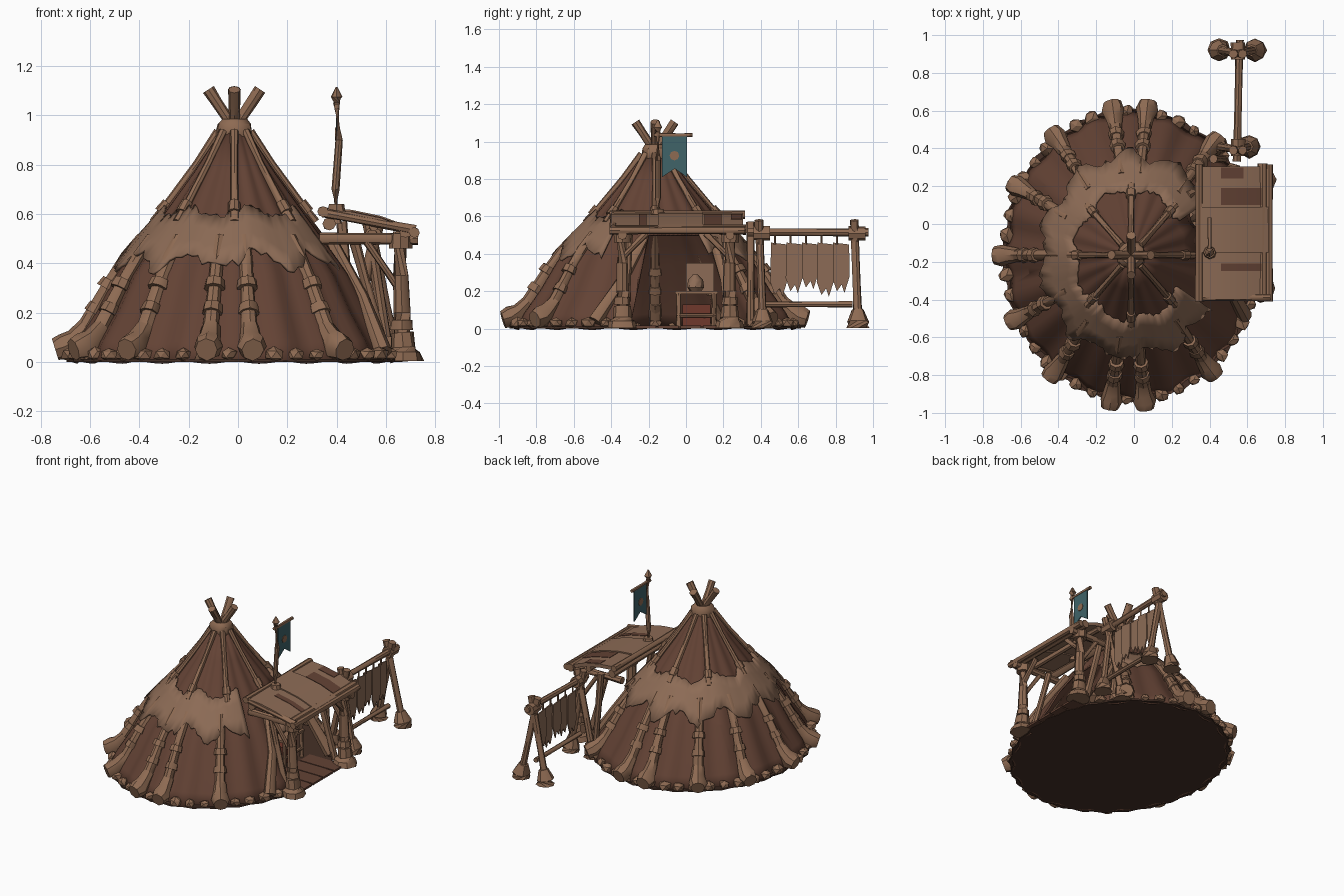
import bpy, bmesh, math, random
from mathutils import Vector

random.seed(4)
if "Cube" in bpy.data.objects:
    bpy.data.objects.remove(bpy.data.objects["Cube"])


def material(name, *rgb):
    m = bpy.data.materials.new(name)
    m.use_nodes = True
    m.diffuse_color = (*rgb, 1)
    m.node_tree.nodes["Principled BSDF"].inputs["Base Color"].default_value = (*rgb, 1)
    return m


WOOD = material("wood", .27, .145, .085)
HIDE = material("light hide", .265, .148, .092)
CANVAS = material("dark canvas", .125, .055, .035)
FLOOR = material("dark floor", .06, .03, .02)
TEAL = material("teal cloth", .05, .125, .14)
RED = material("red brown", .16, .04, .025)


def finish(bm, name, mat, angle=40):
    bmesh.ops.recalc_face_normals(bm, faces=bm.faces)
    me = bpy.data.meshes.new(name)
    bm.to_mesh(me)
    bm.free()
    me.materials.append(mat)
    ob = bpy.data.objects.new(name, me)
    bpy.context.collection.objects.link(ob)
    bpy.ops.object.select_all(action="DESELECT")
    ob.select_set(True)
    bpy.context.view_layer.objects.active = ob
    bpy.ops.object.shade_smooth_by_angle(angle=math.radians(angle))
    return ob


def limb(name, pts, radii, mat=WOOD, sides=8):
    """Tapered log through a few points, kept above the ground."""
    bm = bmesh.new()
    pts = [Vector(p) for p in pts]
    rings = []
    for i, p in enumerate(pts):
        d = pts[min(i + 1, len(pts) - 1)] - pts[max(i - 1, 0)]
        q = d.to_track_quat("Z", "Y")
        ring = []
        for k in range(sides):
            a = math.tau * k / sides
            v = p + q @ Vector((math.cos(a), math.sin(a), 0)) * radii[i] * random.uniform(.93, 1.07)
            v.z = max(v.z, .004)
            ring.append(bm.verts.new(v))
        rings.append(ring)
    for r, s in zip(rings, rings[1:]):
        for k in range(sides):
            j = (k + 1) % sides
            bm.faces.new((r[k], r[j], s[j], s[k]))
    bm.faces.new(rings[0])
    bm.faces.new(rings[-1])
    return finish(bm, name, mat)


def log(name, a, b, r, mat=WOOD):
    a, b = Vector(a), Vector(b)
    return limb(name, [a, a.lerp(b, .35), a.lerp(b, .7), b], [r, r * .88, r * .92, r], mat)


def prism(name, outline, axis, lo, hi, mat):
    """Outline in the plane across the axis, extruded from lo to hi."""
    bm = bmesh.new()

    def at(p, t):
        c = list(p)
        c.insert(axis, t)
        return bm.verts.new(c)
    a, b = [at(p, lo) for p in outline], [at(p, hi) for p in outline]
    bm.faces.new(a)
    bm.faces.new(b)
    for k in range(len(a)):
        j = (k + 1) % len(a)
        bm.faces.new((a[k], a[j], b[j], b[k]))
    return finish(bm, name, mat, 30)


def box(name, x, y, z, mat):
    return prism(name, [(x[0], y[0]), (x[1], y[0]), (x[1], y[1]), (x[0], y[1])], 2, *z, mat)


# Tent surface: elliptical cone, given by angle, height and outward offset
CX, CY, RX, RY = -.015, -.165, .66, .755
PROFILE = [(0, 1), (.08, .945), (.2, .83), (.35, .71), (.45, .60), (.6, .43), (.77, .24), (.95, .06)]


def surf(deg, z, off=0.0):
    for (z0, f0), (z1, f1) in zip(PROFILE, PROFILE[1:]):
        if z <= z1:
            break
    f = f0 + (f1 - f0) * (z - z0) / (z1 - z0)
    a = math.radians(deg)
    return Vector((CX + (RX * f + off) * math.cos(a), CY + (RY * f + off) * math.sin(a), z + off * .4))


def sheet(rows, closed):
    """Grid of faces from rows of points."""
    bm = bmesh.new()
    grid = [[bm.verts.new(p) for p in row] for row in rows]
    n = len(grid[0])
    for r, s in zip(grid, grid[1:]):
        for k in range(n if closed else n - 1):
            j = (k + 1) % n
            bm.faces.new((r[k], r[j], s[j], s[k]))
    return bm


def thicken(ob, t):
    mod = ob.modifiers.new("thickness", "SOLIDIFY")
    mod.thickness, mod.offset = t, 0


# Canvas with soft folds and a tapered doorway on the +x side
rows = [[surf(i * 3, z, .012 * math.cos(math.radians(i * 60)) * (1 - z)) for i in range(120)] for z, f in PROFILE]
bm = sheet(rows, True)
edges = [((0, -.30, 0), (0, .5, -.1)), ((0, .25, 0), (0, .5, .11)), ((0, 0, .5), (0, 0, 1))]
for co, no in edges:
    bmesh.ops.bisect_plane(bm, geom=bm.verts[:] + bm.edges[:] + bm.faces[:], plane_co=co, plane_no=no)


def in_door(f):
    c = f.calc_center_median()
    return c.x > .1 and c.z < .5 and -.30 + .2 * c.z < c.y < .25 - .22 * c.z


bmesh.ops.delete(bm, geom=[f for f in bm.faces if in_door(f)], context="FACES")
thicken(finish(bm, "tent_canvas", CANVAS), .012)

# Ragged hide band around the middle
angles = list(range(32, 331, 3))
low = [.40 + .035 * math.sin(i * .55) + random.uniform(-.025, .02) for i in range(len(angles))]
high = [.60 + .02 * math.sin(i * .4) + random.uniform(-.012, .012) for i in range(len(angles))]
rows = [[surf(a, l + (h - l) * t, .036 - .02 * t) for a, l, h in zip(angles, low, high)] for t in (0, .35, .7, 1)]
thicken(finish(sheet(rows, False), "hide_band", HIDE, 50), .012)

# Ground sheet and porch floor
rim = [surf(i * 6, 0, .01 + .015 * (i % 2)) for i in range(60)]
prism("ground_sheet", [(p.x, p.y) for p in rim], 2, 0, .012, FLOOR)
for k in range(4):
    y = -.27 + k * .12
    box("porch_plank", (.42, .69), (y, y + .11), (.002, .016), CANVAS)

# Upper ribs, then lower ribs with bindings and heavy feet
for deg in range(0, 360, 45):
    limb("upper_rib", [surf(deg, z, .012) for z in (.56, .64, .8, .93)], [.022, .017, .015, .018])
    limb("upper_binding", [surf(deg, z, .014) for z in (.6, .64)], [.027, .025])
for deg in (50, 83, 98, 126, 152, 180, 206, 233, 261, 276, 308):
    limb("lower_rib", [surf(deg, z, .016) for z in (.05, .16, .3, .42, .5)], [.036, .033, .027, .027, .022])
    for z in (.19, .29):
        limb("rib_binding", [surf(deg, z, .018) for z in (z, z + .035)], [.042, .037])
    limb("rib_foot", [surf(deg, .14, .012), surf(deg, .085, .022), surf(deg, .045, .045), surf(deg, .02, .075)],
         [.036, .045, .058, .046])

# Stones that hold down the hem
for deg in range(4, 360, 8):
    p = surf(deg, .02, .015)
    if p.x > .4 and -.32 < p.y < .27:
        continue
    bm = bmesh.new()
    bmesh.ops.create_icosphere(bm, subdivisions=1, radius=.042)
    s = random.uniform(.75, 1.1)
    for v in bm.verts:
        v.co = v.co * s * random.uniform(.85, 1.15) + p
        v.co.z = max(.002, .025 + (v.co.z - .02) * .8)
    finish(bm, "hem_stone", WOOD, 25)

# Crown collar and crossing pole tips
limb("crown_collar", [(CX, CY, z) for z in (.89, .915, .965, .985)], [.062, .076, .07, .05], sides=12)
for dx, dy in ((-1, 0), (1, 0), (0, -1), (0, 1)):
    log("crown_pole", (CX - dx * .01, CY - dy * .01, .93), (CX + dx * .105, CY + dy * .105, 1.105), .025)

# Door frame following the canvas
for lo, hi in ((-25, -8), (33, 43)):
    limb("door_post", [surf(lo, .03, .02), surf((lo + hi) / 2, .25, .02), surf(hi, .47, .02)], [.04, .03, .028])

# Porch posts, feet, braces and beams
for y, s in ((-.34, 1), (.235, -1)):
    limb("porch_post", [(.665, y, 0), (.665, y, .2), (.66, y, .35), (.66, y, .53)], [.04, .034, .03, .032])
    limb("post_foot", [(.67, y, 0), (.67, y, .04), (.67, y, .06), (.665, y, .12)], [.08, .07, .05, .045])
    limb("post_binding", [(.665, y, .13), (.665, y, .17)], [.045, .04])
    limb("post_cap", [(.66, y, .46), (.66, y, .52)], [.045, .045])
    log("porch_side_beam", (.33, y, .5), (.73, y, .5), .025)
    log("porch_brace", (.66, y, .38), (.66, y + s * .13, .51), .018)
    log("inner_post", (.60, y * .95, .02), (.47, y * .9, .5), .022)
    log("rear_brace", (.65, y, .3), (.52, y, .49), .016)
log("porch_front_beam", (.68, -.4, .53), (.68, .32, .53), .027)
log("porch_rear_beam", (.37, -.38, .56), (.37, .3, .56), .027)
log("porch_top_beam", (.55, -.38, .55), (.55, .3, .55), .02)

# Bowed awning of three hides with darker worn patches
BOW = [(.345, .615), (.46, .605), (.58, .58), (.715, .53)]


def awning(name, pts, y0, y1, t, lift, mat):
    top = [(x, z + lift) for x, z in pts]
    return prism(name, top + [(x, z - t) for x, z in reversed(top)], 1, y0, y1, mat)


for y0, y1, lift in ((-.4, -.14, .004), (-.15, .09, .012), (.08, .305, .004)):
    awning("awning_hide", BOW, y0, y1, .025, lift, HIDE)
awning("worn_patch", BOW[1:3] + [(.68, .543)], .1, .19, .008, .007, CANVAS)
awning("worn_patch", BOW[1:3], .24, .3, .008, .007, CANVAS)
awning("worn_patch", BOW[1:3] + [(.68, .543)], -.25, -.21, .008, .007, CANVAS)
for x, z in (BOW[0], BOW[3]):
    log("awning_edge", (x, -.41, z - .005), (x, .315, z - .005), .022)
log("awning_end", (.345, -.39, .605), (.72, -.39, .535), .02)

# Banner on its mast
limb("mast", [(.4, -.15, .56), (.395, -.15, .7), (.41, -.15, .9), (.4, -.15, 1.05), (.4, -.15, 1.075), (.4, -.15, 1.115)],
     [.022, .016, .015, .014, .024, .004])
limb("mast_base", [(.4, -.15, .6), (.4, -.15, .64)], [.038, .03])
log("banner_arm", (.4, -.17, 1.035), (.4, .035, 1.035), .011)
prism("banner", [(-.128, 1.03), (.005, 1.03), (.005, .81), (-.06, .855), (-.128, .81)], 0, .397, .405, TEAL)
prism("banner_emblem", [(-.062 + .026 * math.cos(k * .785), .925 + .026 * math.sin(k * .785)) for k in range(8)],
      0, .394, .408, WOOD)

# Drying rack: two A-frames, rails and hanging hides
for y, xs in ((.41, (.44, .61)), (.92, (.45, .64))):
    for x, tip in zip(xs, (.575, .525)):
        log("rack_leg", (x, y, .03), (tip, y - .02, .58), .024)
        limb("rack_foot", [(x, y, 0), (x, y, .035), (x + (.55 - x) * .2, y, .1)], [.062, .056, .032])
    limb("rack_lashing", [(.55, y - .05, .51), (.55, y + .04, .51)], [.038, .038])
log("rack_top_rail", (.545, .33, .515), (.56, .975, .515), .022)
log("rack_low_rail", (.55, .39, .13), (.55, .89, .13), .017)
log("rack_tent_post", (.47, .345, .02), (.42, .345, .57), .023)
for k in range(5):
    y, b = .455 + k * .083, .2 + .02 * (k % 3)
    prism("hanging_hide", [(y, .46), (y + .085, .45), (y + .088, b + .06), (y + .06, b - .03), (y + .045, b + .015),
                           (y + .02, b - .02), (y - .005, b + .05)], 0, .54 + .01 * (k % 2), .548 + .01 * (k % 2), HIDE)
    log("hide_tie", (.55, y + .02, .45), (.55, y + .02, .52), .006)

# Seat and goods inside the tent
box("seat_top", (.22, .4), (-.06, .17), (.185, .2), WOOD)
box("seat_back", (.2, .22), (0, .15), (.2, .35), HIDE)
box("red_chest", (.24, .37), (-.02, .13), (.012, .13), RED)
log("seat_rail", (.39, -.05, .07), (.39, .16, .07), .012)
for x in (.235, .39):
    for y in (-.04, .15):
        log("seat_leg", (x, y, .01), (x, y, .19), .014)
limb("sack", [(.3, .05, z) for z in (.2, .22, .26, .29)], [.03, .045, .04, .012], HIDE)
